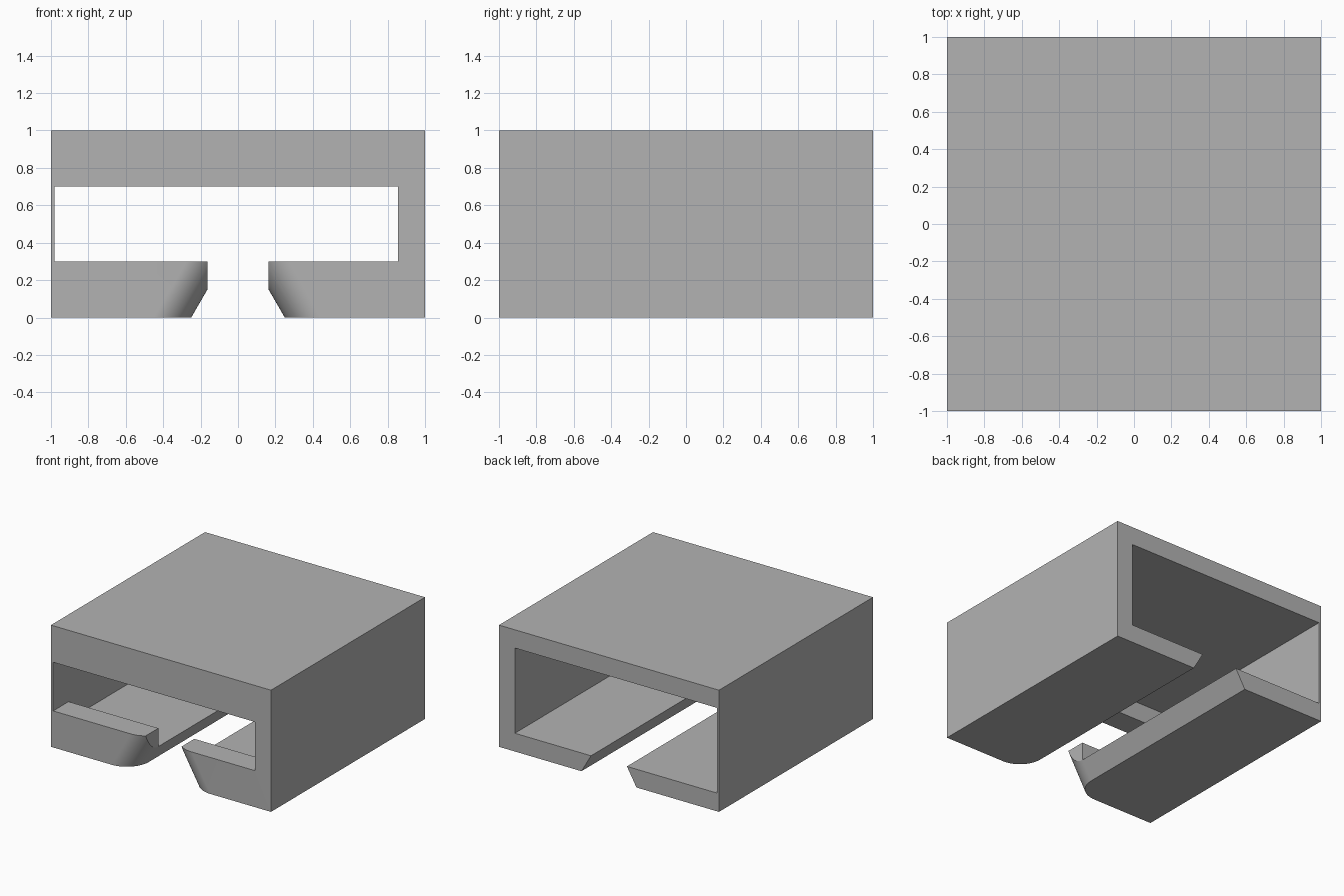
import bpy
import bmesh
import math
from mathutils import Vector

cube = bpy.data.objects.get("Cube")
if cube:
    bpy.data.objects.remove(cube, do_unlink=True)

HALF = 1.0          # half width and half depth
LIP = 0.15          # lip thickness, also the roof thickness
SILL, HEAD = 0.30, 0.70   # front window heights
WALL_R, WALL_L = -0.98, 0.855   # inner side walls
FRONT = -0.80       # inner side of the front wall
SLOT = 0.25         # half slot width at the bottom
LEAN = math.tan(math.radians(30))
TIP = SLOT - LIP * LEAN
RADIUS = 0.20

grey = bpy.data.materials.new("plain grey")
grey.use_nodes = True
colour = (0.45, 0.45, 0.45, 1)
grey.diffuse_color = colour
grey.node_tree.nodes["Principled BSDF"].inputs["Base Color"].default_value = colour


def prism(name, points, sweep):
    """Extrude a flat polygon along a vector."""
    bm = bmesh.new()
    face = bm.faces.new([bm.verts.new(p) for p in points])
    top = bmesh.ops.extrude_face_region(bm, geom=[face])["geom"]
    verts = [g for g in top if isinstance(g, bmesh.types.BMVert)]
    bmesh.ops.translate(bm, verts=verts, vec=Vector(sweep))
    bmesh.ops.recalc_face_normals(bm, faces=bm.faces)
    mesh = bpy.data.meshes.new(name)
    bm.to_mesh(mesh)
    bm.free()
    mesh.materials.append(grey)
    obj = bpy.data.objects.new(name, mesh)
    bpy.context.collection.objects.link(obj)
    return obj


def cutter_box(name, y0, y1, z0, z1):
    pts = [(WALL_R, y0, z0), (WALL_L, y0, z0), (WALL_L, y0, z1), (WALL_R, y0, z1)]
    return prism(name, pts, (0, y1 - y0, 0))


def corner_cutter(side):
    """Rounds a lip's front corner, leaning with its sloped edge."""
    z0, z1 = -0.1, SILL + 0.05
    cx, cy = SLOT + RADIUS, -HALF + RADIUS
    steps = 24
    plan = []
    for i in range(steps + 1):
        a = math.pi + math.pi / 2 * i / steps
        plan.append((cx + RADIUS * math.cos(a), cy + RADIUS * math.sin(a)))
    plan += [(cx, -1.1), (SLOT - 0.06, -1.1), (SLOT - 0.06, cy)]
    pts = [(side * (x - z0 * LEAN), y, z0) for x, y in plan]
    return prism("corner_cutter", pts, (-side * (z1 - z0) * LEAN, 0, z1 - z0))


# Solid body with the tapered slot along its underside
half = [(HALF, 1), (HALF, 0), (SLOT, 0), (TIP, LIP), (TIP, 0.5)]
outline = half + [(-x, z) for x, z in reversed(half)]
body = prism("slotted_channel_body", [(x, -HALF, z) for x, z in outline], (0, 2 * HALF, 0))

# Main cavity, front window and rounded lip corners
cutters = [
    cutter_box("cavity_cutter", FRONT, 1.1, LIP, 1 - LIP),
    cutter_box("window_cutter", -1.1, FRONT + 0.1, SILL, HEAD),
    corner_cutter(1),
    corner_cutter(-1),
]
bpy.ops.object.select_all(action='DESELECT')
bpy.context.view_layer.objects.active = body
body.select_set(True)
for cutter in cutters:
    cutter.hide_render = True
    mod = body.modifiers.new("cut", 'BOOLEAN')
    mod.operation = 'DIFFERENCE'
    mod.solver = 'EXACT'
    mod.object = cutter
    bpy.ops.object.modifier_apply(modifier=mod.name)
    bpy.data.objects.remove(cutter, do_unlink=True)

bpy.ops.object.shade_smooth_by_angle(angle=math.radians(25))
